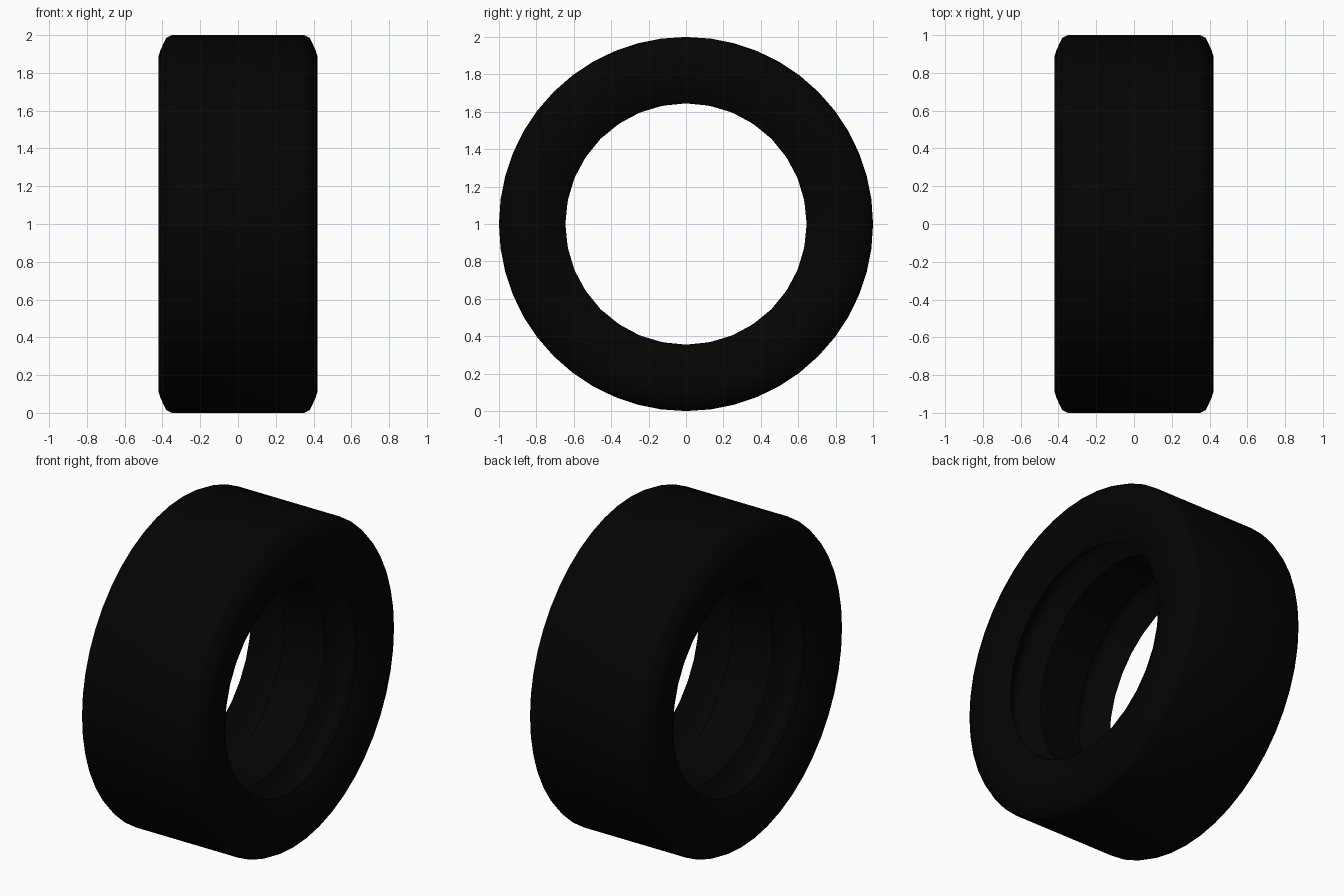
import bpy, bmesh, math
from mathutils import Matrix, Vector

cube = bpy.data.objects.get("Cube")
if cube:
    bpy.data.objects.remove(cube, do_unlink=True)

# Rubber material
rubber = bpy.data.materials.new("black_rubber")
rubber.use_nodes = True
colour = (0.0012, 0.0012, 0.0012, 1)
rubber.diffuse_color = colour
rubber.node_tree.nodes["Principled BSDF"].inputs["Base Color"].default_value = colour


def revolve(name, half, segments, smooth_angle):
    """Mirror a half profile of (x, radius) and revolve it about the wheel axis."""
    profile = half + [(-x, r) for x, r in reversed(half)]
    bm = bmesh.new()
    rings = []
    for i in range(segments):
        turn = Matrix.Rotation(math.tau * i / segments, 3, 'X')
        rings.append([bm.verts.new(turn @ Vector((x, 0, r)) + Vector((0, 0, 1)))
                      for x, r in profile])
    for i, ring in enumerate(rings):
        following = rings[(i + 1) % segments]
        for j in range(len(profile) - 1):
            bm.faces.new((ring[j], following[j], following[j + 1], ring[j + 1]))
    mesh = bpy.data.meshes.new(name)
    bm.to_mesh(mesh)
    bm.free()
    mesh.materials.append(rubber)
    part = bpy.data.objects.new(name, mesh)
    bpy.context.collection.objects.link(part)
    bpy.ops.object.select_all(action='DESELECT')
    part.select_set(True)
    bpy.context.view_layer.objects.active = part
    bpy.ops.object.shade_smooth_by_angle(angle=math.radians(smooth_angle))
    return part


# Outer shell, from bead lip over sidewall and shoulder to the tread
revolve("tread_and_sidewalls",
        [(0.363, 0.645), (0.395, 0.70), (0.415, 0.78), (0.42, 0.89),
         (0.411, 0.92), (0.38, 0.985), (0.35, 1.0)], 48, 70)

# Inner lining, from the bead lip through a rounded groove to the flat ridge
lining = revolve("inner_lining",
                 [(0.363, 0.645), (0.28, 0.74), (0.25, 0.765), (0.22, 0.765),
                  (0.19, 0.74), (0.14, 0.65)], 32, 50)
lining.data.flip_normals()
